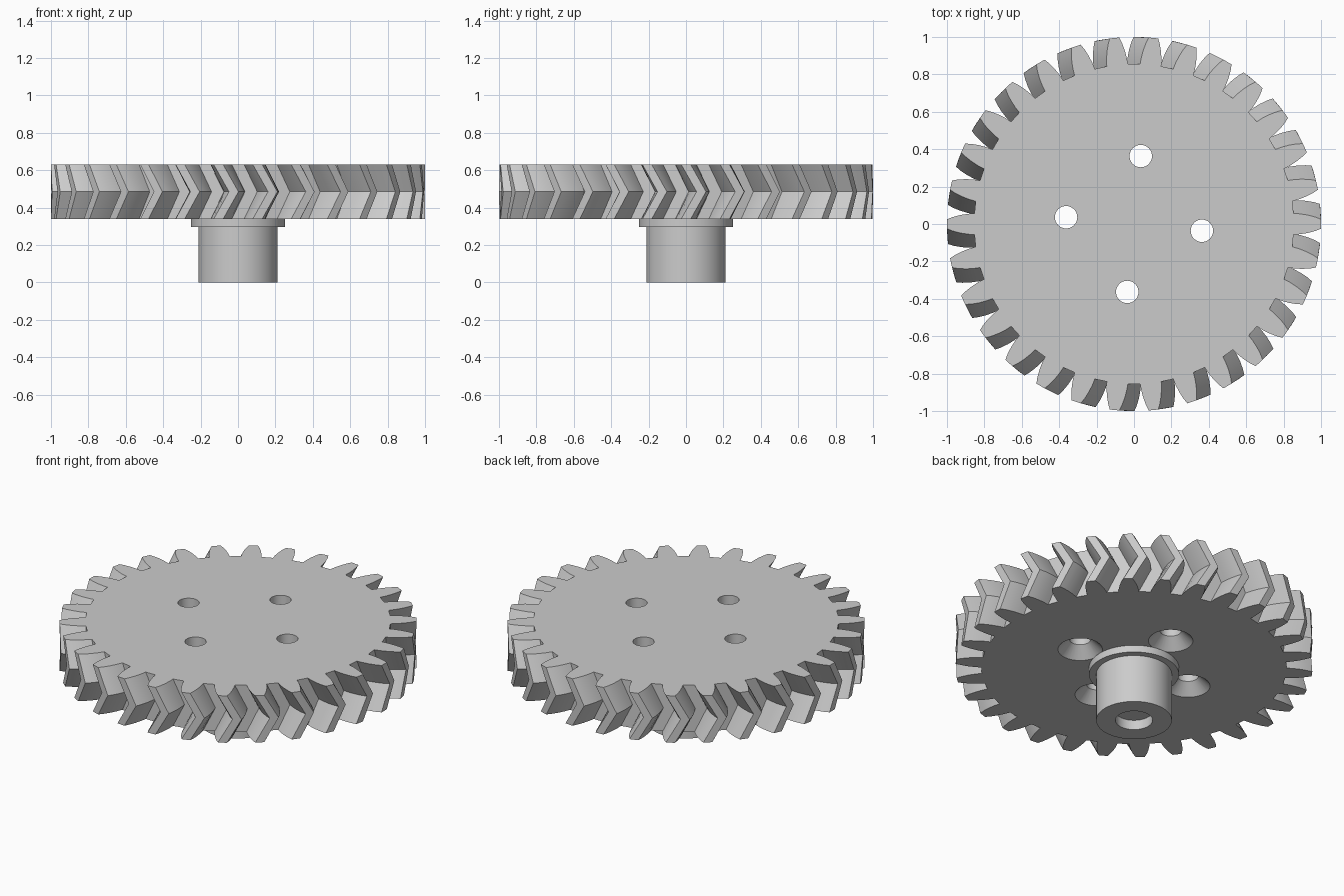
import bpy, bmesh, math
from math import radians, cos, sin, tau

if "Cube" in bpy.data.objects:
    bpy.data.objects.remove(bpy.data.objects["Cube"])

TEETH = 30
BOTTOM, TOP = 0.34, 0.63
MIDDLE = (BOTTOM + TOP) / 2
TWIST = radians(4.7)

# Single grey plastic
GREY = (0.6, 0.6, 0.6, 1)
grey = bpy.data.materials.new("grey plastic")
grey.use_nodes = True
grey.diffuse_color = GREY
grey.node_tree.nodes["Principled BSDF"].inputs["Base Color"].default_value = GREY


def finish(bm, name):
    bmesh.ops.recalc_face_normals(bm, faces=bm.faces)
    mesh = bpy.data.meshes.new(name)
    bm.to_mesh(mesh)
    bm.free()
    mesh.materials.append(grey)
    ob = bpy.data.objects.new(name, mesh)
    bpy.context.collection.objects.link(ob)
    return ob


def activate(ob):
    bpy.ops.object.select_all(action='DESELECT')
    ob.select_set(True)
    bpy.context.view_layer.objects.active = ob


def skin(rings, name):
    """Join equal rings of points into a closed solid with capped ends."""
    bm = bmesh.new()
    loops = [[bm.verts.new(p) for p in ring] for ring in rings]
    for a, b in zip(loops, loops[1:]):
        for i in range(len(a)):
            j = (i + 1) % len(a)
            bm.faces.new((a[i], a[j], b[j], b[i]))
    bm.faces.new(loops[0][::-1])
    bm.faces.new(loops[-1])
    return finish(bm, name)


def lathe(profile, name, segments, x=0, y=0):
    """Revolve (radius, height) points round a vertical axis."""
    return skin([[(x + r * cos(tau * i / segments), y + r * sin(tau * i / segments), z)
                  for i in range(segments)] for r, z in profile], name)


# Tooth outline: radius and half angle, from root to tip
flank = [(0.855, 3.8), (0.89, 3.5), (0.93, 2.95), (0.97, 2.2), (1.0, 1.45)]
tooth = [(r, -a) for r, a in flank] + [(1.0, 0)] + flank[::-1]


def gear_ring(z, turn):
    ring = []
    for t in range(TEETH):
        for r, a in tooth:
            angle = tau * t / TEETH + radians(a) + turn
            ring.append((r * cos(angle), r * sin(angle), z))
    return ring


# Double-helical toothed wheel
wheel = skin([gear_ring(BOTTOM, 0), gear_ring(MIDDLE, TWIST), gear_ring(TOP, 0)],
             "herringbone_wheel")

# Four screw holes, countersunk from below
for k in range(4):
    angle = radians(-5.7) + k * tau / 4
    cutter = lathe([(0.135, BOTTOM - 0.01), (0.06, BOTTOM + 0.065), (0.06, TOP + 0.05)],
                   "hole_cutter", 32, 0.365 * cos(angle), 0.365 * sin(angle))
    cutter.hide_render = True
    activate(wheel)
    cut = wheel.modifiers.new("hole", 'BOOLEAN')
    cut.operation = 'DIFFERENCE'
    cut.solver = 'EXACT'
    cut.object = cutter
    bpy.ops.object.modifier_apply(modifier=cut.name)
    bpy.data.objects.remove(cutter)

# Hub with collar and a shallow recess in its end
hub = lathe([(0.104, 0.06), (0.104, 0), (0.212, 0), (0.212, 0.297),
             (0.252, 0.297), (0.252, BOTTOM)], "hub", 64)

for ob in (wheel, hub):
    activate(ob)
    bpy.ops.object.shade_smooth_by_angle(angle=radians(25))
